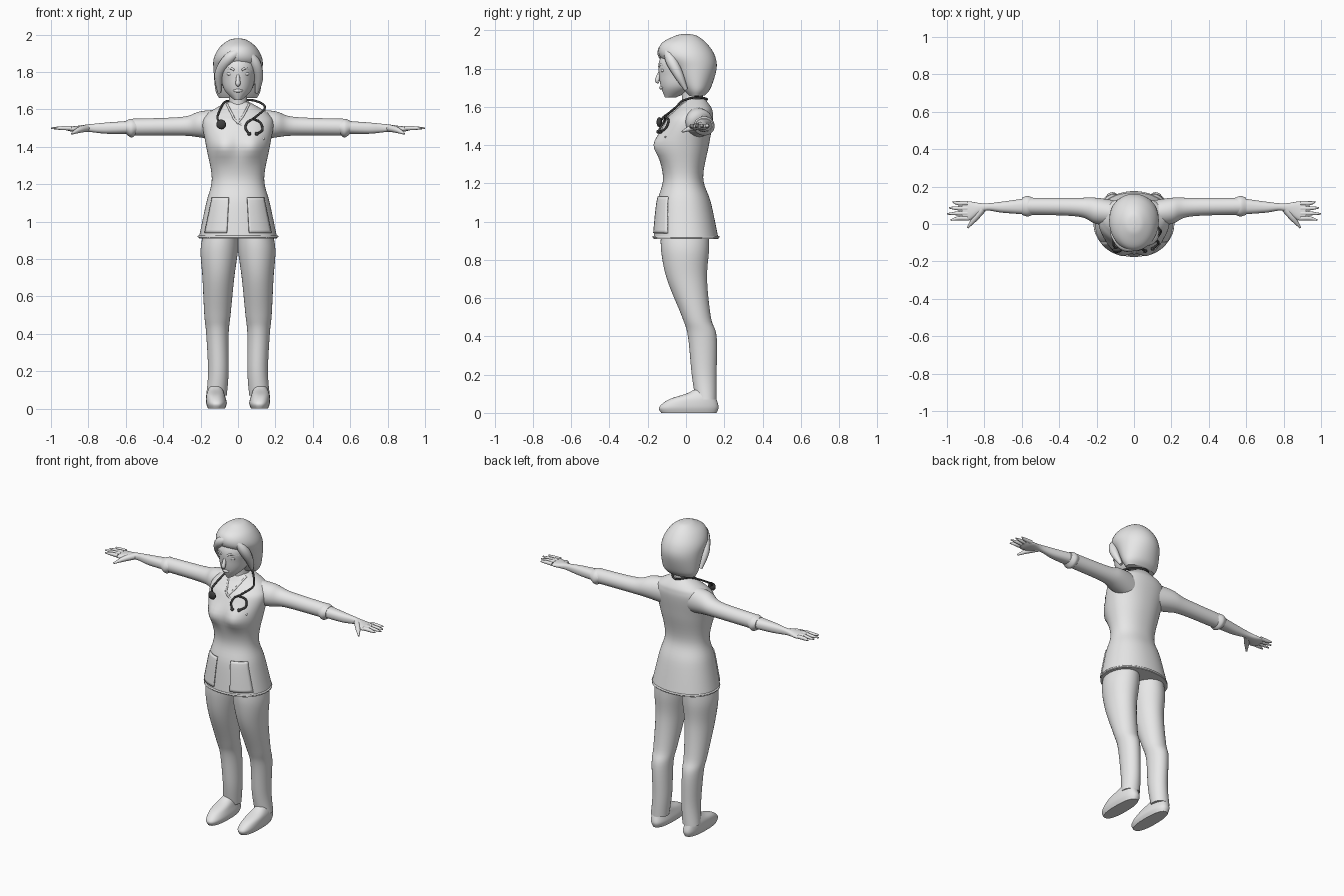
import bpy, bmesh, math
from mathutils import Vector
from mathutils.bvhtree import BVHTree

cube = bpy.data.objects.get("Cube")
if cube:
    bpy.data.objects.remove(cube)


def make_material(name, value):
    material = bpy.data.materials.new(name)
    material.use_nodes = True
    colour = (value, value, value, 1)
    material.diffuse_color = colour
    shader = material.node_tree.nodes["Principled BSDF"]
    shader.inputs["Base Color"].default_value = colour
    return material


GREY = make_material("plain grey", .8)
DARK = make_material("dark rubber", .05)
THIN = .006


def smooth_rows(rows, steps=6):
    """Catmull-Rom interpolation between rows of numbers."""
    result = []
    last = len(rows) - 1
    for i in range(last):
        neighbours = [rows[min(max(i + offset, 0), last)] for offset in (-1, 0, 1, 2)]
        for step in range(steps):
            t = step / steps
            row = []
            for before, start, end, after in zip(*neighbours):
                leave, arrive = (end - before) / 2, (after - start) / 2
                ease = t * t * (3 - 2 * t)
                row.append(start + ease * (end - start)
                           + leave * t * (1 - t) ** 2 - arrive * t * t * (1 - t))
            result.append(row)
    result.append(list(rows[-1]))
    return result


def finish(name, mesh, material, mirror):
    """Add the mesh to the scene with its colour, shading and mirrored twin."""
    mesh.materials.clear()
    mesh.materials.append(material)
    obj = bpy.data.objects.new(name, mesh)
    bpy.context.collection.objects.link(obj)
    bpy.ops.object.select_all(action="DESELECT")
    obj.select_set(True)
    bpy.context.view_layer.objects.active = obj
    bpy.ops.object.shade_smooth_by_angle(angle=math.radians(50))
    if mirror:
        obj.modifiers.new("mirror", "MIRROR")
    return obj


def finish_bmesh(name, bm, material=GREY, mirror=False):
    bmesh.ops.recalc_face_normals(bm, faces=bm.faces)
    mesh = bpy.data.meshes.new(name)
    bm.to_mesh(mesh)
    bm.free()
    return finish(name, mesh, material, mirror)


def loft(name, rows, axis="z", power=2, sides=48, mirror=False, shape=None):
    """Each row holds a position on the axis, then the bounds across it."""
    bm = bmesh.new()
    rings = []
    for along, left, right, near, far in smooth_rows(rows):
        ring = []
        for k in range(sides):
            angle = math.tau * k / sides
            cos, sin = math.cos(angle), math.sin(angle)
            cos = math.copysign(abs(cos) ** (2 / power), cos)
            sin = math.copysign(abs(sin) ** (2 / power), sin)
            a = (left + right + (right - left) * cos) / 2
            b = (near + far + (far - near) * sin) / 2
            co = Vector((a, b, along) if axis == "z" else (along, a, b))
            ring.append(bm.verts.new(shape(co) if shape else co))
        rings.append(ring)
    for low, high in zip(rings, rings[1:]):
        for k in range(sides):
            bm.faces.new((low[k - 1], low[k], high[k], high[k - 1]))
    bm.faces.new(rings[0])
    bm.faces.new(rings[-1])
    return finish_bmesh(name, bm, mirror=mirror)


def even(rows):
    """Expand a half width into left and right bounds."""
    return [(z, -width, width, front, back) for z, width, front, back in rows]


def tube(name, points, radii, mirror=False, material=GREY):
    """Round tube through points; radii is one size or one per point."""
    if not isinstance(radii, tuple):
        radii = (radii,) * len(points)
    rows = smooth_rows([(*point, radius) for point, radius in zip(points, radii)])
    curve = bpy.data.curves.new(name, "CURVE")
    curve.dimensions = "3D"
    curve.bevel_depth = 1
    curve.bevel_resolution = 3
    curve.use_fill_caps = True
    spline = curve.splines.new("POLY")
    spline.points.add(len(rows) - 1)
    for point, (x, y, z, radius) in zip(spline.points, rows):
        point.co = (x, y, z, 1)
        point.radius = radius
    helper = bpy.data.objects.new("temporary", curve)
    bpy.context.collection.objects.link(helper)
    graph = bpy.context.evaluated_depsgraph_get()
    mesh = bpy.data.meshes.new_from_object(helper.evaluated_get(graph))
    bpy.data.objects.remove(helper)
    return finish(name, mesh, material, mirror)


def ball(name, centre, size, mirror=False, material=GREY):
    bm = bmesh.new()
    bmesh.ops.create_uvsphere(bm, u_segments=20, v_segments=12, radius=1)
    for vert in bm.verts:
        vert.co = Vector(centre) + vert.co * Vector(size)
    return finish_bmesh(name, bm, material, mirror)


# Tunic, with the bust pushed out of the front
def bust(co):
    if co.y < 0:
        distance = Vector((abs(co.x) - .08, co.z - 1.4)).length / .06
        co.y -= .03 * math.exp(-distance ** 2)
    return co


tunic = loft("tunic", even([
    (.91, .21, -.17, .17), (1.1, .17, -.15, .13), (1.23, .14, -.12, .09), (1.4, .17, -.15, .12),
    (1.52, .19, -.11, .14), (1.57, .17, -.07, .14), (1.6, .13, -.04, .13), (1.64, .06, -.01, .1),
]), power=2.2, sides=64, shape=bust)
surface = BVHTree.FromObject(tunic, bpy.context.evaluated_depsgraph_get())


def on_tunic(x, z, gap=0):
    """Point in front of the tunic surface."""
    hit = surface.ray_cast(Vector((x, -1, z)), Vector((0, 1, 0)))[0]
    return Vector((x, (hit.y if hit else 0) - gap, z))


# Hem and crossover neckline
turns = [math.tau * k / 24 for k in range(25)]
tube("hem_trim", [(.21 * math.cos(turn), .17 * math.sin(turn), .92) for turn in turns], THIN)
for name, side, end in (("long", -1, (.14, 1.44)), ("short", 1, (0, 1.53))):
    path = [(side * .06, 1.63), (side * .03, 1.57), (0, 1.53), end]
    tube("neckline_" + name, [on_tunic(x, z) for x, z in path], THIN)

# Patch pockets laid over the tunic
bm = bmesh.new()
bmesh.ops.create_grid(bm, x_segments=10, y_segments=12, size=.5)
for vert in bm.verts:
    across, up = vert.co.x + .5, vert.co.y + .5
    x = .06 - .01 * up + across * (.12 - .03 * up)
    vert.co = on_tunic(x, .94 + .19 * up, .01)
pockets = finish_bmesh("pockets", bm, mirror=True)
pockets.modifiers.new("thickness", "SOLIDIFY").thickness = .01

# Sleeves with rolled cuffs
loft("sleeves", [
    (.07, -.01, .12, 1.43, 1.6), (.2, 0, .14, 1.45, 1.59),
    (.3, .04, .14, 1.46, 1.56), (.57, .05, .14, 1.46, 1.55)], axis="x", mirror=True)
cuff_end = (.05, .14, 1.47, 1.54)
loft("cuffs", [(.54, *cuff_end), (.57, .04, .15, 1.45, 1.55), (.6, *cuff_end)], axis="x", mirror=True)

# Forearms and palms
loft("forearms", [
    (.56, .05, .14, 1.47, 1.54), (.7, .06, .12, 1.47, 1.53), (.8, .07, .11, 1.48, 1.52),
    (.88, .02, .12, 1.48, 1.51), (.92, .03, .11, 1.49, 1.51)], axis="x", power=2.3, mirror=True)

# Fingers and thumbs
for k, (finger, tip) in enumerate((("index", .98), ("middle", 1), ("ring", .99), ("little", .97))):
    y = .03 + k * .027
    spread = (k - 1.5) * THIN
    tube(finger + "_fingers", [(.89, y, 1.5), (.94, y, 1.5), (tip, y + spread, 1.5)],
         (.012, .011, .004), mirror=True)
tube("thumbs", [(.81, .08, 1.5), (.85, .03, 1.49), (.89, -.02, 1.47)], (.02, .016, .005), mirror=True)

# Trousers
loft("trouser_legs", [
    (.96, 0, .18, -.13, .12), (.85, 0, .2, -.13, .12), (.7, .02, .19, -.1, .11),
    (.5, .04, .18, -.02, .13), (.4, .05, .17, .01, .16), (.2, .05, .16, .03, .16),
    (.07, .06, .17, .05, .16)], mirror=True)

# Shoes
loft("shoes", [
    (0, .07, .16, -.13, .16), (.03, .06, .17, -.14, .17), (.07, .07, .17, -.09, .16),
    (.1, .08, .16, 0, .15), (.12, .09, .15, .04, .15)], power=2.4, mirror=True)

# Neck, head and face
loft("neck", even([(1.56, .06, -.04, .09), (1.62, .05, -.02, .09), (1.72, .05, -.03, .09)]))
loft("head", even([
    (1.65, .02, -.11, -.05), (1.7, .07, -.13, .05), (1.76, .09, -.14, .1),
    (1.84, .1, -.14, .11), (1.93, .06, -.09, .07)]))
tube("nose", [(0, -.13, 1.8), (0, -.15, 1.74), (0, -.14, 1.73)], (THIN, .013, THIN))
ball("eyes", (.04, -.12, 1.79), (.02, .012, .01), mirror=True)
tube("eyebrows", [(.02, -.14, 1.81), (.04, -.13, 1.82), (.07, -.1, 1.81)], THIN, mirror=True)
tube("lips", [(-.03, -.12, 1.7), (0, -.13, 1.7), (.03, -.12, 1.7)], (.002, .01, .002))
ball("ears", (.09, -.01, 1.76), (.01, .02, .03), mirror=True)

# Bobbed hair with a side parting
loft("hair", even([
    (1.66, .1, .01, .1), (1.7, .12, -.02, .13), (1.8, .13, -.08, .16), (1.87, .13, -.14, .15),
    (1.93, .1, -.13, .11), (1.97, .05, -.06, .06), (1.98, .01, -.02, .02)]))
parting = (.04, -.11, 1.92)
lock_sizes = (.01, .03, .025, .01)
tube("fringe_right", [parting, (-.04, -.12, 1.88), (-.1, -.06, 1.79), (-.1, -.01, 1.69)], lock_sizes)
tube("fringe_left", [parting, (.09, -.08, 1.85), (.11, -.04, 1.77), (.1, 0, 1.69)], lock_sizes)

# Stethoscope
fork = (.08, -.11, 1.55)
tube("stethoscope_tube", [
    (-.09, -.13, 1.53), (-.11, -.1, 1.56), (-.07, .04, 1.64), (0, .11, 1.64),
    (.07, .05, 1.65), (.13, -.02, 1.63), (.14, -.05, 1.6), fork], THIN, material=DARK)
ball("stethoscope_chest_piece", (-.09, -.14, 1.52), (.026, .014, .026), material=DARK)
for side, path in (("inner", ((.05, 1.53), (.04, 1.5), (.06, 1.47))),
                   ("outer", ((.12, 1.53), (.13, 1.49), (.1, 1.47)))):
    points = [fork] + [on_tunic(x, z, .01) for x, z in path]
    tube(side + "_ear_tube", points, THIN, material=DARK)
    ball(side + "_ear_tip", points[-1], (.01, .01, .01), material=DARK)
